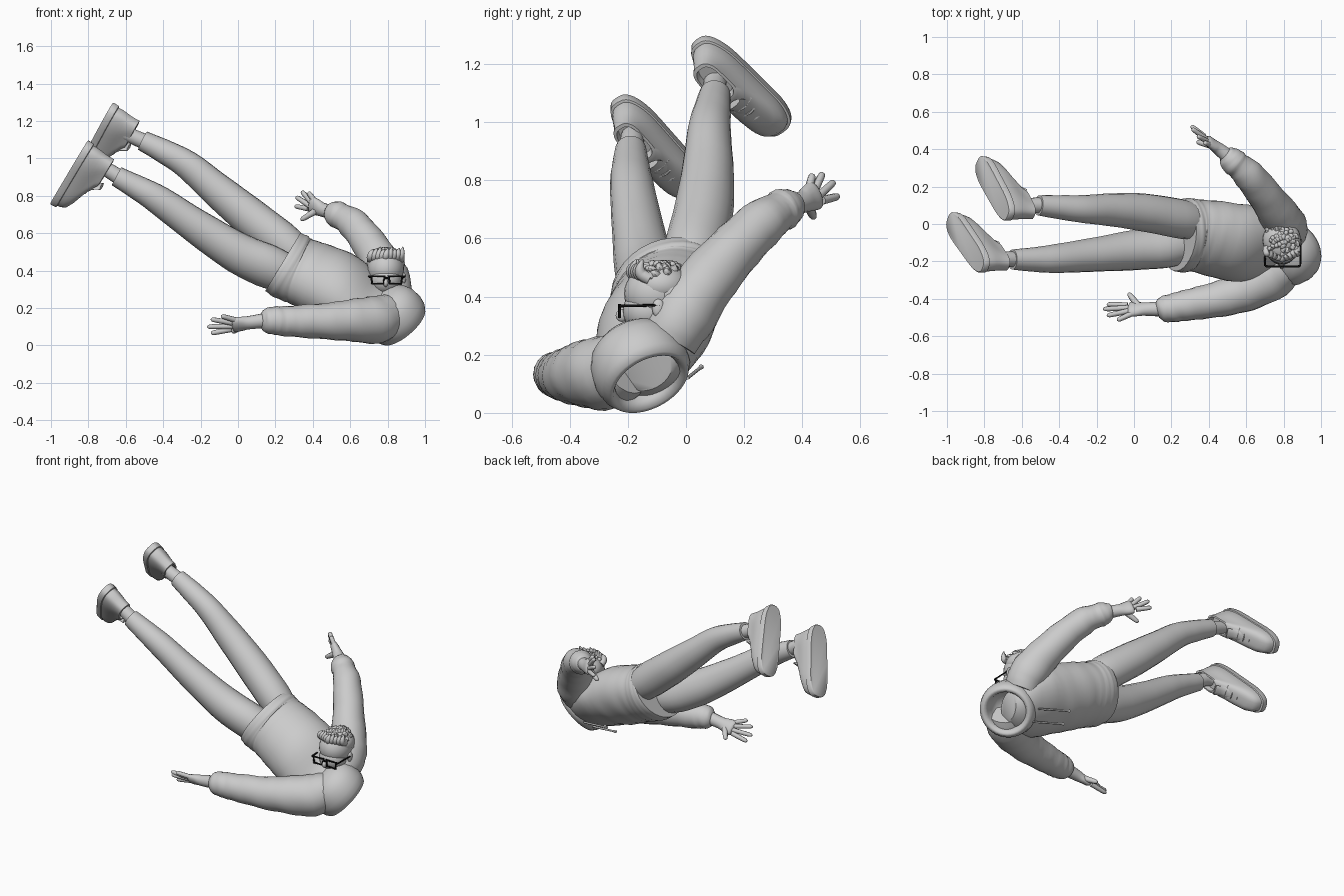
import bpy, bmesh, math, random
from mathutils import Vector as V, Matrix

random.seed(4)
if "Cube" in bpy.data.objects:
    bpy.data.objects.remove(bpy.data.objects["Cube"])


def material(name, col):
    m = bpy.data.materials.new(name)
    m.use_nodes = True
    m.diffuse_color = (*col, 1)
    m.node_tree.nodes["Principled BSDF"].inputs["Base Color"].default_value = (*col, 1)
    return m


GREY = material("plain grey", (0.6, 0.6, 0.6))
BLACK = material("frame black", (0.005, 0.005, 0.005))

# Body directions: along the spine to the head, out to the left side, out of the chest
X, Y = V((1, 0, 0)), V((0, 1, 0))
SPINE = V((0.9, 0, -0.43)).normalized()
SIDE = V((0.15, 0.8, 0.57)).normalized()
CHEST = SIDE.cross(SPINE).normalized()


def finish(name, bm, mat=GREY, angle=50):
    bmesh.ops.recalc_face_normals(bm, faces=bm.faces)
    me = bpy.data.meshes.new(name)
    bm.to_mesh(me)
    bm.free()
    me.materials.append(mat)
    ob = bpy.data.objects.new(name, me)
    bpy.context.collection.objects.link(ob)
    bpy.ops.object.select_all(action="DESELECT")
    ob.select_set(True)
    bpy.context.view_layer.objects.active = ob
    bpy.ops.object.shade_smooth_by_angle(angle=math.radians(angle))


def skin(bm, rings):
    rows = [[bm.verts.new(p) for p in r] for r in rings]
    n = len(rows[0])
    for a, b in zip(rows, rows[1:]):
        for i in range(n):
            bm.faces.new((a[i], a[(i + 1) % n], b[(i + 1) % n], b[i]))
    bm.faces.new(rows[0])
    bm.faces.new(rows[-1])


def smooth_path(keys, steps):
    """Catmull-Rom through keys of (x, y, z, half width, half depth)."""
    k = [V(p) for p in keys]
    k = [k[0] * 2 - k[1]] + k + [k[-1] * 2 - k[-2]]
    out = []
    for i in range(1, len(k) - 2):
        a, b, c, d = k[i - 1:i + 3]
        for s in range(steps):
            t = s / steps
            out.append((b * 2 + (c - a) * t + (a * 2 - b * 5 + c * 4 - d) * t * t
                        + (b * 3 - a - c * 3 + d) * t ** 3) * 0.5)
    return out + [k[-2]]


def loft(name, keys, side=SIDE, steps=4, n=20, bm=None, fold=0.0):
    """Tube of elliptical rings; fold adds cloth wrinkles."""
    path = smooth_path([k if len(k) == 5 else (*k, k[3]) for k in keys], steps)
    own = bm is None
    bm = bm or bmesh.new()
    rings = []
    for i, p in enumerate(path):
        t = (V(path[min(i + 1, len(path) - 1)][:3]) - V(path[max(i - 1, 0)][:3])).normalized()
        u = (side - t * side.dot(t)).normalized()
        v = t.cross(u)
        ring = []
        for j in range(n):
            a = math.tau * j / n
            w = 1 + fold * math.sin(i * 1.7 + 1.5 * math.sin(a * 2 + i * 0.3))
            ring.append(V(p[:3]) + (u * math.cos(a) * p[3] + v * math.sin(a) * p[4]) * w)
        rings.append(ring)
    skin(bm, rings)
    if own:
        finish(name, bm)


def blob(bm, centre, scale, seg=20):
    bmesh.ops.create_uvsphere(bm, u_segments=seg, v_segments=seg // 2 + 2, radius=1,
                              matrix=Matrix.Translation(centre) @ Matrix.Diagonal((*scale, 1)))


# Hooded top with a hem band
loft("hooded_top", [(.24, -.06, .447, .203, .17), (.275, -.06, .426, .21, .175), (.31, -.06, .407, .206, .17),
                    (.345, -.063, .393, .206, .167), (.42, -.075, .363, .214, .172),
                    (.55, -.1, .305, .222, .172), (.675, -.108, .225, .22, .135), (.79, -.12, .175, .17, .11),
                    (.86, -.13, .15, .09, .07)], n=32, fold=.007)

# Trouser legs
loft("left_trouser_leg", [(.37, .0, .43, .08), (.26, .025, .53, .102, .11), (.06, .06, .69, .1, .106),
                          (-.11, .075, .83, .088, .092), (-.27, .08, .965, .073, .078), (-.4, .09, 1.04, .064),
                          (-.51, .1, 1.095, .054)], fold=.006)
loft("right_trouser_leg", [(.32, -.1, .36, .09), (.18, -.12, .415, .108, .12), (.0, -.14, .495, .104, .112),
                           (-.22, -.165, .635, .088, .095), (-.42, -.185, .775, .075, .08), (-.53, -.19, .84, .066),
                           (-.65, -.19, .905, .054)], fold=.006)

# Sleeves with gathered cuffs
loft("left_sleeve", [(.82, -.06, .25, .1), (.81, -.01, .34, .115), (.76, .07, .45, .103), (.68, .18, .575, .09),
                     (.61, .265, .655, .083), (.56, .31, .685, .07), (.53, .335, .7, .072), (.5, .365, .712, .056),
                     (.487, .376, .716, .04)], fold=.02)
loft("right_sleeve", [(.82, -.2, .17, .11), (.74, -.275, .138, .128), (.62, -.345, .135, .115),
                      (.5, -.39, .13, .1), (.35, -.422, .13, .088), (.25, -.44, .13, .08), (.2, -.45, .133, .076),
                      (.15, -.455, .133, .066), (.125, -.46, .133, .042)], fold=.02)


# Hands: wrist and palm, four fingers, thumb
def hand(name, wrist, palm, tips, thumb, cuff):
    bm = bmesh.new()
    wrist, palm, cuff = V(wrist), V(palm), V(cuff)
    across = (V(tips[0]) - V(tips[-1])).normalized()
    loft("", [(*cuff, .04), (*wrist, .038, .034), (*wrist.lerp(palm, .5), .046, .028), (*palm, .05, .024),
              (*(palm + (palm - wrist) * .15), .03, .012)], across, 4, 14, bm=bm)
    for i, tip in enumerate(tips):
        base = palm + across * (.034 - .023 * i)
        tip = V(tip)
        loft("", [(*base, .015), (*base.lerp(tip, .5), .014), (*base.lerp(tip, .9), .012), (*tip, .004)],
             across, 3, 8, bm=bm)
    base, tip = wrist.lerp(palm, .3), V(thumb)
    loft("", [(*base, .021), (*base.lerp(tip, .55), .017), (*base.lerp(tip, .9), .013), (*tip, .004)],
         across, 3, 8, bm=bm)
    finish(name, bm)


hand("left_hand", (.455, .4, .725), (.395, .445, .75),
     [(.375, .435, .82), (.34, .47, .825), (.31, .51, .795), (.305, .525, .745)], (.335, .44, .67), (.51, .355, .71))
hand("right_hand", (.06, -.455, .122), (-.02, -.455, .11),
     [(-.145, -.43, .065), (-.165, -.455, .1), (-.145, -.49, .14), (-.09, -.515, .158)], (-.03, -.37, .07),
     (.14, -.455, .133))


# Shoes: stacked outlines, from the sole to the ankle opening
def shoe(side_name, heel, forward, ankle, cuff):
    o, f = V(heel), V(forward).normalized()
    down = V((-.84, 0, .54))
    up = -(down - f * down.dot(f)).normalized()
    x = f.cross(up)

    def outline(h, back, front, w, n=40):
        ring = []
        for j in range(n):
            a = math.tau * j / n
            c, s = math.cos(a), math.sin(a)
            y = (back + front) / 2 + (front - back) / 2 * math.copysign(abs(c) ** .72, c)
            waist = 1 + .08 * c - .06 * math.cos(math.pi * c / 1.2) ** 2 * (abs(c) < .6)
            ring.append(o + f * y + up * h + x * w * waist * math.copysign(abs(s) ** .68, s))
        return ring

    for part, stack in (("sole", [(0, 0, .452, .072), (.005, -.004, .457, .076), (.037, -.002, .453, .076),
                                  (.04, .006, .445, .069)]),
                        ("shoe", [(.035, .008, .443, .07), (.06, .006, .437, .071), (.085, .008, .42, .068),
                                  (.105, .01, .375, .063), (.125, .012, .305, .057), (.15, .012, .23, .051),
                                  (.172, .012, .19, .049), (.174, .025, .175, .04), (.14, .03, .17, .035)])):
        bm = bmesh.new()
        skin(bm, [outline(*s) for s in stack])
        finish(f"{side_name}_{part}", bm)
    # Tongue and laces
    bm = bmesh.new()
    loft("", [(*(o + f * y + up * h), .033, .01) for y, h in ((.3, .113), (.23, .148), (.195, .19))], x, 3, 10, bm=bm)
    for y, h in ((.315, .118), (.28, .133), (.245, .147)):
        loft("", [(*(o + f * (y - abs(k) * .2) + up * (h - abs(k) * .3) + x * k), .006) for k in (-.045, 0, .045)],
             f, 4, 6, bm=bm)
    finish(f"{side_name}_laces", bm)
    loft(f"{side_name}_ankle", [(*cuff, .042), (*ankle, .04), (*(o + f * .11 + up * .09), .045)])


shoe("left", (-.677, .04, 1.285), (-.35, .64, -.65), (-.6, .1, 1.135), (-.49, .1, 1.085))
shoe("right", (-.81, -.235, 1.085), (-.41, .59, -.69), (-.71, -.185, .945), (-.62, -.19, .89))

# Hood: a turned bowl with a rolled rim
bm = bmesh.new()
profile = [(-.12, .02), (-.116, .07), (-.1, .112), (-.07, .145), (-.025, .166), (.03, .171), (.07, .164),
           (.097, .148), (.1, .132), (.075, .116), (.02, .105), (-.03, .085), (-.05, .02)]
axis = V((.6, .38, -.7)).normalized()
u = axis.cross(V((0, 0, 1))).normalized()
w = axis.cross(u)
skin(bm, [[V((.825, -.165, .173)) + axis * h + (u * math.cos(a) + w * math.sin(a)) * r
           for a in (math.tau * j / 40 for j in range(40))] for h, r in profile])
finish("hood", bm, angle=80)

# Drawstrings
for label, k in (("left", 1), ("right", -1)):
    p = V((.74, -.04, .105)) + SIDE * .045 * k + CHEST * .015
    q = p + V((-.19, .03, .06)) + CHEST * .03
    loft(f"{label}_drawstring", [(*p, .006), (*p.lerp(q, .5), .006), (*p.lerp(q, .88), .006), (*q, .009)], n=8)

# Head with nose and ears, and a neck
bm = bmesh.new()
blob(bm, (.79, -.105, .41), (.097, .108, .1), 28)
blob(bm, (.79, -.13, .35), (.085, .088, .08), 24)
blob(bm, (.79, -.22, .335), (.014, .022, .022), 12)
for k in (-1, 1):
    blob(bm, (.79 + k * .096, -.095, .36), (.012, .022, .032), 12)
finish("head", bm)
loft("neck", [(.79, -.1, .33, .055), (.79, -.11, .27, .055), (.79, -.12, .2, .06)], X)

# Hair: cap at the crown and back, low tufts, and a raised fringe
bm = bmesh.new()
blob(bm, (.79, -.085, .44), (.102, .1, .074), 24)
blob(bm, (.79, -.055, .41), (.097, .068, .085), 20)
for i in range(70):
    a, t = random.uniform(0, math.tau), random.uniform(.1, 1.3)
    d = V((math.cos(a) * math.sin(t), math.sin(a) * math.sin(t), math.cos(t)))
    root = V((.79, -.085, .44)) + V((d.x * .085, d.y * .086, d.z * .062))
    bend = V((d.y, -d.x, 0)) * .02
    loft("", [(*root, .02), (*(root + d * .018 + bend * .3), .014), (*(root + d * .024 + bend), .003)],
         X if abs(d.x) < .7 else Y, 2, 6, bm=bm)
for i in range(9):
    s = (i - 4) / 4
    x, y = .79 + s * .08, -.155 + abs(s) * .03
    loft("", [(x, y, .46, .021), (x, y - .027, .476, .021), (x + .006, y - .033, .497, .016),
              (x + .012, y - .024, .515 + .006 * (i % 3), .003)], X, 3, 8, bm=bm)
finish("hair", bm)

# Glasses: two square rims, a bridge and temples
bm = bmesh.new()
for k in (-1, 1):
    c = V((.795 + k * .047, -.228, .35))
    pts = [c + V((sx * .036, 0, sz * .02)) for sx, sz in ((-1, 1), (1, 1), (.85, -1), (-.85, -1))]
    for a, b in zip(pts, pts[1:] + pts[:1]):
        e = (b - a).normalized() * .004
        loft("", [(*(a - e), .0052), (*(b + e), .0052)], Y, 1, 8, bm=bm)
    hinge = V((.795 + k * .094, -.224, .368))
    loft("", [(*hinge, .005), (hinge.x + k * .004, -.09, .37, .004)], X, 1, 8, bm=bm)
    loft("", [(*(c + V((k * .03, 0, .018))), .006), (*hinge, .006)], Y, 1, 8, bm=bm)
loft("", [(.78, -.228, .36, .005), (.81, -.228, .36, .005)], Y, 1, 8, bm=bm)
finish("glasses", bm, BLACK)
